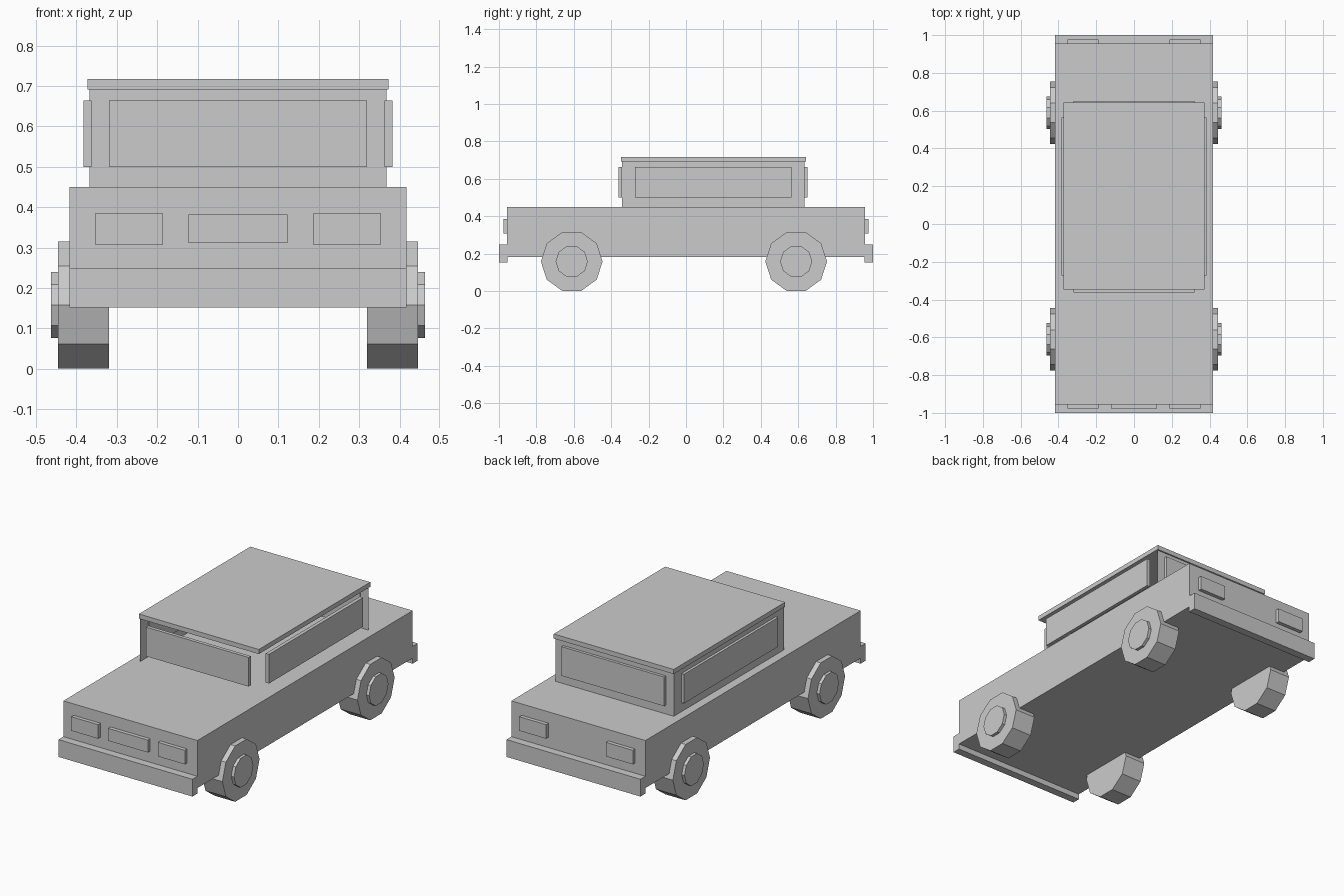
import bpy, bmesh, math
from mathutils import Matrix, Vector

if "Cube" in bpy.data.objects:
    bpy.data.objects.remove(bpy.data.objects["Cube"])

grey = bpy.data.materials.new("plain grey")
grey.diffuse_color = (0.6, 0.6, 0.6, 1)
grey.use_nodes = True
grey.node_tree.nodes["Principled BSDF"].inputs["Base Color"].default_value = grey.diffuse_color


def finish(name, bm):
    mesh = bpy.data.meshes.new(name)
    bm.to_mesh(mesh)
    bm.free()
    mesh.materials.append(grey)
    obj = bpy.data.objects.new(name, mesh)
    bpy.context.collection.objects.link(obj)
    return obj


def box(name, x, y, z, drop=None):
    """Box from (min, max) ranges; drop(normal) removes faces."""
    bm = bmesh.new()
    bmesh.ops.create_cube(bm, size=1)
    for v in bm.verts:
        v.co = Vector([r[0] if c < 0 else r[1] for c, r in zip(v.co, (x, y, z))])
    bm.normal_update()
    if drop:
        bmesh.ops.delete(bm, geom=[f for f in bm.faces if drop(f.normal)], context='FACES')
    return finish(name, bm)


def disc(name, x0, x1, y, z, radius):
    """Ten-sided cylinder along x, flat side down."""
    bm = bmesh.new()
    bmesh.ops.create_cone(bm, cap_ends=True, segments=10, radius1=radius, radius2=radius,
                          depth=x1 - x0)
    # put a corner on the y axis, then lay the cylinder along x
    angle = math.atan2(*[bm.verts[:][0].co[i] for i in (1, 0)])
    turn = Matrix.Rotation(math.pi / 2, 4, 'Y') @ Matrix.Rotation(math.pi / 2 - angle, 4, 'Z')
    bmesh.ops.transform(bm, matrix=Matrix.Translation(((x0 + x1) / 2, y, z)) @ turn, verts=bm.verts)
    return finish(name, bm)


# Body and bumpers
W = 0.417
box("body", (-W, W), (-0.956, 0.956), (0.183, 0.45))
box("front_bumper", (-W, W), (-1, -0.955), (0.152, 0.249))
box("back_bumper", (-W, W), (0.955, 1), (0.152, 0.249))

# Cabin: only the left and back walls exist, the front and right are open
box("cabin_walls", (-0.368, 0.368), (-0.343, 0.634), (0.45, 0.692),
    drop=lambda n: n.x > 0.5 or n.y < -0.5 or abs(n.z) > 0.5)
box("roof", (-0.373, 0.373), (-0.348, 0.642), (0.692, 0.718))

# Windows
WZ = (0.5, 0.664)
box("windscreen", (-0.319, 0.319), (-0.362, -0.342), WZ)
box("back_window", (-0.319, 0.319), (0.63, 0.65), WZ)
box("left_window", (-0.383, -0.363), (-0.272, 0.565), WZ)
box("right_window", (0.363, 0.383), (-0.272, 0.565), WZ)

# Grille and lights
box("grille", (-0.123, 0.123), (-0.977, -0.95), (0.312, 0.382))
for side, xr in (("left", (-0.353, -0.187)), ("right", (0.187, 0.353))):
    box(side + "_headlight", xr, (-0.977, -0.95), (0.307, 0.386))
    box(side + "_tail_light", xr, (0.95, 0.977), (0.307, 0.386))

# Wheels and hubs
for side, s in (("left", -1), ("right", 1)):
    for end, y in (("front", -0.611), ("back", 0.589)):
        for part, a, b, r in (("wheel", 0.319, 0.446, 0.165), ("hub", 0.44, 0.463, 0.086)):
            x0, x1 = sorted((s * a, s * b))
            disc(f"{end}_{side}_{part}", x0, x1, y, 0.158, r)
